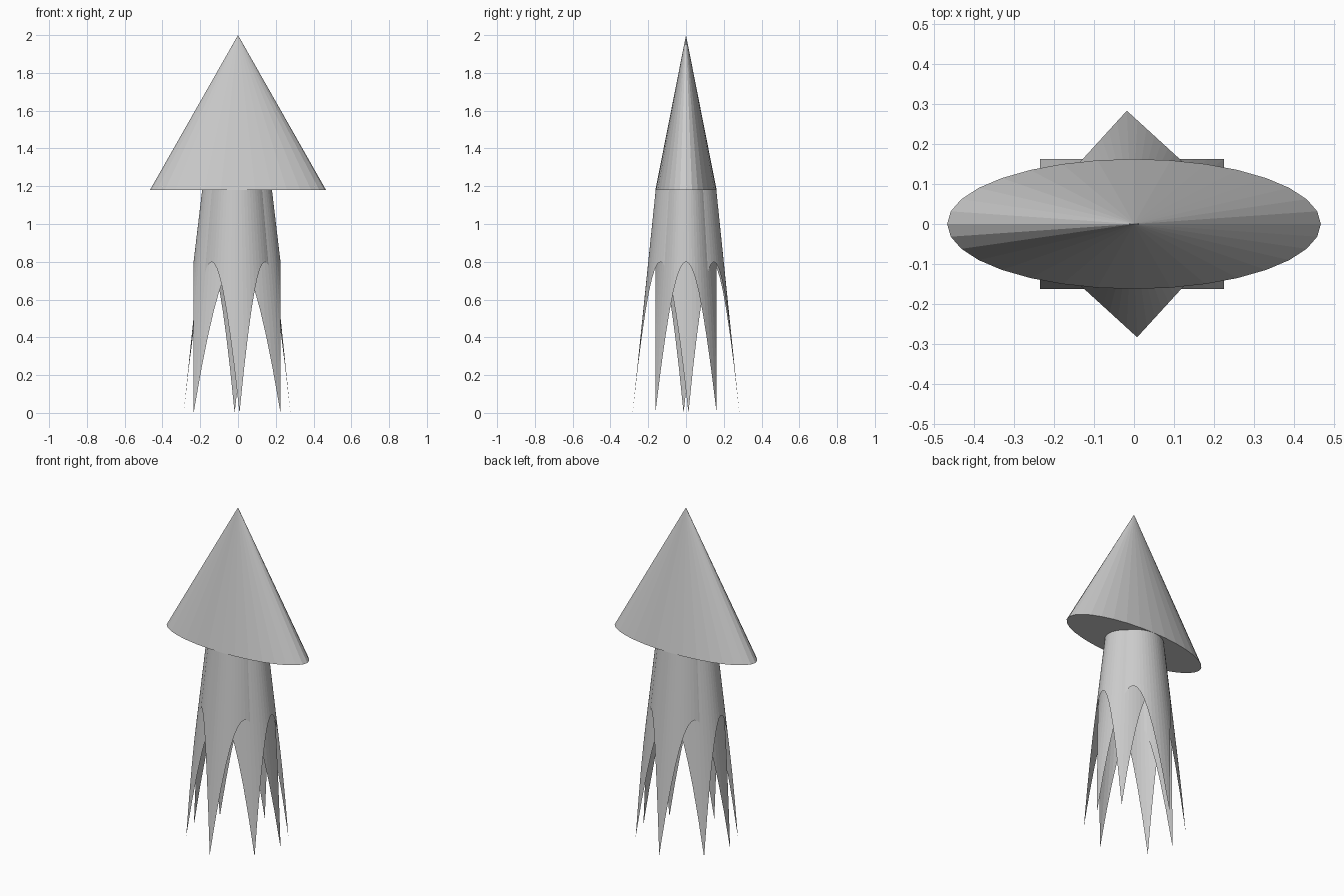
import bpy, bmesh
from math import sin, cos, pi, radians, sqrt

if "Cube" in bpy.data.objects:
    bpy.data.objects.remove(bpy.data.objects["Cube"])

NECK_Z, ARCH_Z = 1.18, 0.8      # hat underside, top of the arches
R_ARCH = 0.2                    # cone radius at the arch tops
SLOPE = R_ARCH * (sqrt(2) - 1) / ARCH_Z


def finish(name, bm):
    bmesh.ops.recalc_face_normals(bm, faces=bm.faces)
    mesh = bpy.data.meshes.new(name)
    bm.to_mesh(mesh)
    bm.free()
    obj = bpy.data.objects.new(name, mesh)
    bpy.context.collection.objects.link(obj)
    return obj


def spiked_skirt(name, corner_angle, scale, turn=0.0, segments=64):
    """Open cone trimmed by a square prism, leaving four pointed legs."""
    bm = bmesh.new()
    top, bottom = [], []
    r_top = R_ARCH - SLOPE * (NECK_Z - ARCH_Z)
    for i in range(segments):
        a = 2 * pi * i / segments
        # angle measured from the middle of the nearest prism side
        phi = (a - corner_angle) % (pi / 2) - pi / 4
        r = R_ARCH / cos(phi)
        z = max(0.0, ARCH_Z - (r - R_ARCH) / SLOPE)
        c, s = cos(a + turn), sin(a + turn)
        top.append(bm.verts.new((r_top * c, r_top * s, NECK_Z)))
        bottom.append(bm.verts.new((r * c, r * s, z)))
    for i in range(segments):
        j = (i + 1) % segments
        bm.faces.new((bottom[i], bottom[j], top[j], top[i]))
    obj = finish(name, bm)
    obj.location.x = -0.005
    obj.scale = (scale[0], scale[1], 1)
    return obj


# Flattened pointed hat
bm = bmesh.new()
bmesh.ops.create_cone(bm, cap_ends=True, segments=32, radius1=1, radius2=0,
                      depth=2 - NECK_Z)
hat = finish("pointed_hat", bm)
hat.scale = (0.466, 0.162, 1)
hat.location.z = (2 + NECK_Z) / 2

# Two overlapping skirts give the eight pointed legs
spiked_skirt("round_body_legs", 0.0, (1.0, 1.0), turn=radians(2.6))
spiked_skirt("oval_body_legs", pi / 4, (1.15, 0.81))
